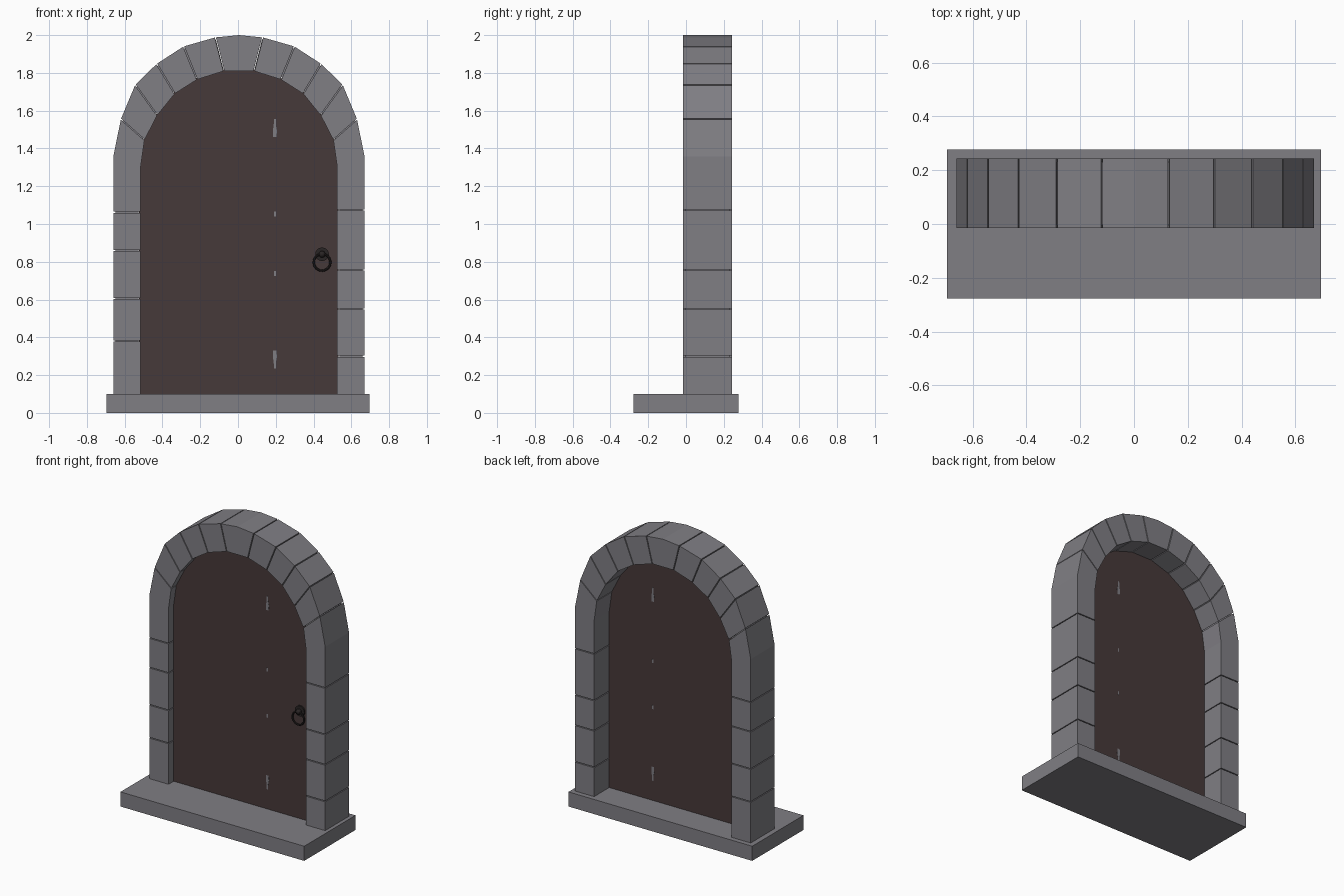
import bpy, bmesh, math
from mathutils import Vector

cube = bpy.data.objects.get("Cube")
if cube:
    bpy.data.objects.remove(cube, do_unlink=True)


def material(name, rgb):
    m = bpy.data.materials.new(name)
    m.use_nodes = True
    m.diffuse_color = (*rgb, 1)
    bsdf = m.node_tree.nodes["Principled BSDF"]
    bsdf.inputs["Base Color"].default_value = (*rgb, 1)
    bsdf.inputs["Roughness"].default_value = 0.8
    return m


STONE = material("grey stone", (0.215, 0.21, 0.23))
WOOD = material("dark wood", (0.062, 0.041, 0.041))
IRON = material("dark iron", (0.022, 0.018, 0.018))


def prism(name, outline, y0, y1, mat):
    """Extrude an x-z outline from y0 to y1."""
    bm = bmesh.new()
    face = bm.faces.new([bm.verts.new((x, y0, z)) for x, z in outline])
    ext = bmesh.ops.extrude_face_region(bm, geom=[face])
    moved = [v for v in ext["geom"] if isinstance(v, bmesh.types.BMVert)]
    bmesh.ops.translate(bm, verts=moved, vec=(0, y1 - y0, 0))
    bmesh.ops.recalc_face_normals(bm, faces=bm.faces)
    mesh = bpy.data.meshes.new(name)
    bm.to_mesh(mesh)
    bm.free()
    mesh.materials.append(mat)
    ob = bpy.data.objects.new(name, mesh)
    bpy.context.collection.objects.link(ob)
    return ob


def rect(x0, x1, z0, z1):
    return [(x0, z0), (x1, z0), (x1, z1), (x0, z1)]


MID, FLOOR = 0.005, 0.10
FRONT, BACK = -0.015, 0.243
DOOR_FRONT, DOOR_BACK = 0.04, 0.08

# Doorstep
prism("doorstep", rect(-0.695, 0.695, 0, FLOOR), -0.277, 0.277, STONE)

# Arch joints on one side, as offsets from the middle: (outer point, inner point)
ARCH = [((0.665, 1.357), (0.52, 1.305)), ((0.625, 1.555), (0.5, 1.445)),
        ((0.549, 1.737), (0.433, 1.575)), ((0.435, 1.848), (0.34, 1.69)),
        ((0.293, 1.94), (0.222, 1.765)), ((0.125, 1.988), (0.08, 1.81))]
COURSES = {"left": [0.30, 0.55, 0.757, 1.075], "right": [0.38, 0.605, 0.86, 1.062]}


def joints(side):
    """All joints of one side from the floor up to the keystone."""
    s = 1 if side == "left" else -1
    pairs = [((0.665, z), (0.52, z)) for z in [FLOOR] + COURSES[side]] + ARCH
    return [[Vector((MID + s * x, z)) for x, z in p] for p in pairs]


def stone(name, low, high, gap_low, gap_high):
    """One block between two joints, leaving a narrow groove at each."""
    (o0, i0), (o1, i1) = low, high
    od, idr = (o1 - o0).normalized(), (i1 - i0).normalized()
    outline = [o0 + od * gap_low, o1 - od * gap_high,
               i1 - idr * gap_high, i0 + idr * gap_low]
    prism(name, outline, FRONT, BACK, STONE)


GAP = 0.003
all_joints = {side: joints(side) for side in COURSES}
for side, js in all_joints.items():
    spring = len(COURSES[side]) + 1
    for i in range(len(js) - 1):
        gaps = [0 if k in (0, spring) else GAP for k in (i, i + 1)]
        kind = "jamb" if i < spring else "arch"
        stone(f"{side}_{kind}_stone_{i + 1}", js[i], js[i + 1], *gaps)

# Keystone with a slightly raised crown
(lo, li), (ro, ri) = all_joints["left"][-1], all_joints["right"][-1]
step = Vector((GAP, 0))
prism("keystone", [lo - step, Vector((MID, 2.0)), ro + step, ri + step, li - step],
      FRONT, BACK, STONE)

# Recessed core behind the grooves
INSET = 0.012
for side, js in all_joints.items():
    outer = [o + (i - o).normalized() * INSET for o, i in js]
    inner = [i + (o - i).normalized() * INSET for o, i in js]
    prism(f"{side}_joint_core", outer + inner[::-1], FRONT + INSET, BACK - INSET, STONE)

# Door panel, filling the opening
edge = [i + (o - i).normalized() * 0.008 for o, i in all_joints["left"]]
edge += [i + (o - i).normalized() * 0.008 for o, i in reversed(all_joints["right"])]
prism("door", edge, DOOR_FRONT, DOOR_BACK, WOOD)

# Small pale fittings showing on both faces, mirrored about the door's mid height
HX, HZ = 0.195, 0.895
fitting = [(-0.005, 0.66), (0.005, 0.66), (0.006, 0.625), (0.011, 0.60),
           (0.009, 0.565), (-0.009, 0.565), (-0.011, 0.60), (-0.006, 0.625)]
pin = rect(-0.005, 0.005, 0.145, 0.17)
for s, level in ((1, "upper"), (-1, "lower")):
    for part, shape in (("fitting", fitting), ("pin", pin)):
        prism(f"{level}_{part}", [(HX + x, HZ + s * z) for x, z in shape],
              DOOR_FRONT - 0.001, DOOR_BACK + 0.001, STONE)


# Ring handle with its mount
def finish(name):
    ob = bpy.context.object
    ob.name = name
    ob.data.materials.append(IRON)
    bpy.ops.object.shade_smooth_by_angle()


KX = 0.445
bpy.ops.mesh.primitive_torus_add(location=(KX, 0.015, 0.797), rotation=(math.pi / 2, 0, 0),
                                 major_radius=0.044, minor_radius=0.006,
                                 major_segments=24, minor_segments=8)
finish("handle_ring")
bpy.ops.mesh.primitive_cylinder_add(vertices=16, radius=0.036, depth=0.012,
                                    location=(KX, DOOR_FRONT - 0.004, 0.84),
                                    rotation=(math.pi / 2, 0, 0))
finish("handle_plate")
bpy.ops.mesh.primitive_uv_sphere_add(segments=16, ring_count=8, radius=0.018,
                                     location=(KX, 0.02, 0.84))
finish("handle_knob")
